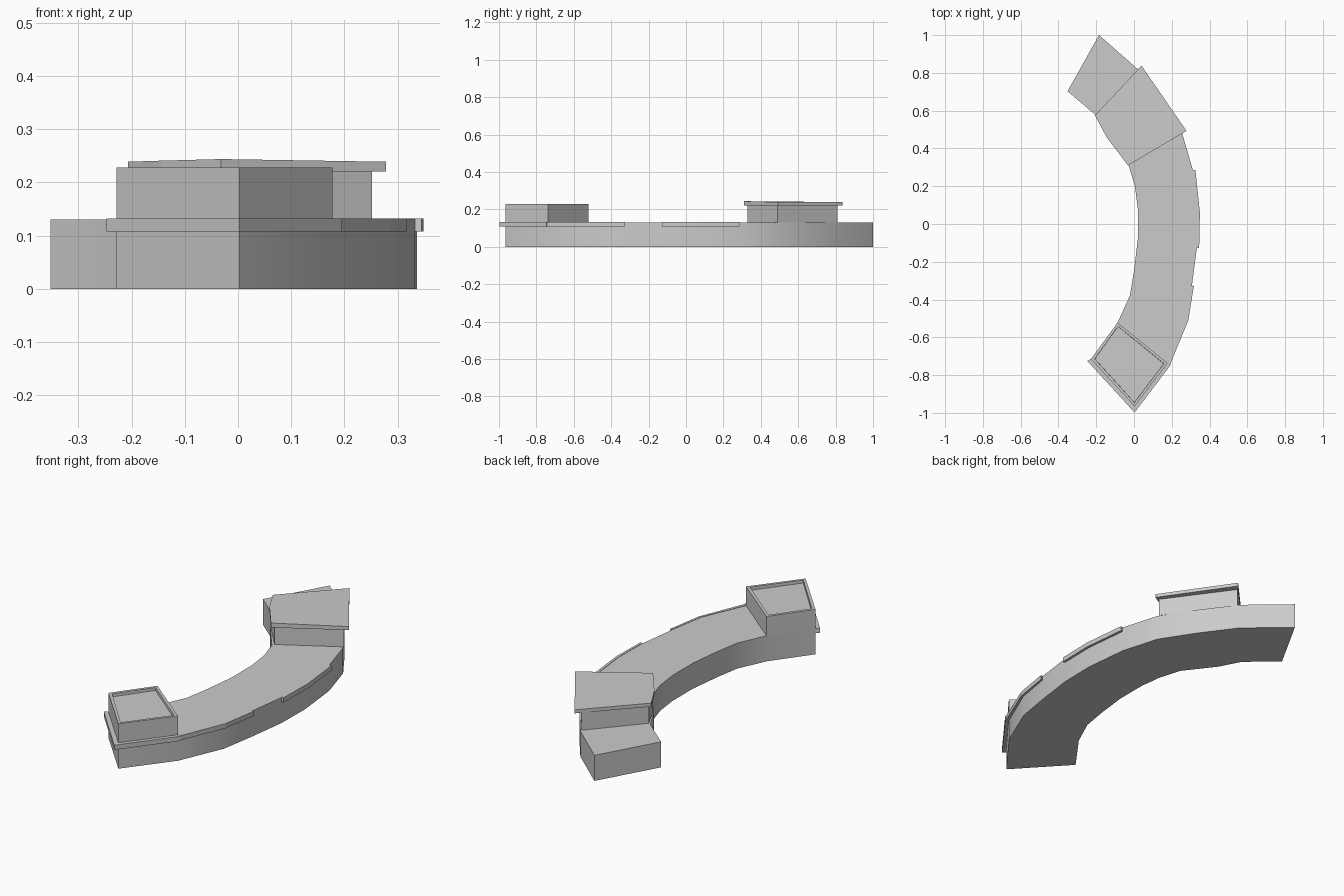
import bpy, bmesh

if "Cube" in bpy.data.objects:
    bpy.data.objects.remove(bpy.data.objects["Cube"])


def finish(name, bm, smooth=False):
    bmesh.ops.recalc_face_normals(bm, faces=bm.faces[:])
    mesh = bpy.data.meshes.new(name)
    bm.to_mesh(mesh)
    bm.free()
    ob = bpy.data.objects.new(name, mesh)
    bpy.context.collection.objects.link(ob)
    if smooth:
        bpy.ops.object.select_all(action='DESELECT')
        ob.select_set(True)
        bpy.context.view_layer.objects.active = ob
        bpy.ops.object.shade_smooth_by_angle()
    return ob


def band(name, outer, inner, z0, z1, smooth=False):
    """Solid strip between two matching paths."""
    bm = bmesh.new()
    rings = [[bm.verts.new((p[0], p[1], z)) for p, z in
              ((o, z0), (o, z1), (i, z1), (i, z0))] for o, i in zip(outer, inner)]
    for a, b in zip(rings, rings[1:]):
        for k in range(4):
            bm.faces.new((a[k], a[(k + 1) % 4], b[(k + 1) % 4], b[k]))
    bm.faces.new(rings[0])
    bm.faces.new(rings[-1])
    return finish(name, bm, smooth)


def block(name, outline, z0, tops, rim=0, depth=0):
    """Upright block with a height per corner and an optional sunken top."""
    bm = bmesh.new()
    lo = [bm.verts.new((x, y, z0)) for x, y in outline]
    hi = [bm.verts.new((x, y, z)) for (x, y), z in zip(outline, tops)]
    n = len(lo)
    for k in range(n):
        j = (k + 1) % n
        bm.faces.new((lo[k], lo[j], hi[j], hi[k]))
    bm.faces.new(lo)
    top = bm.faces.new(hi)
    bmesh.ops.recalc_face_normals(bm, faces=bm.faces[:])
    if rim:
        bmesh.ops.inset_region(bm, faces=[top], thickness=rim)
        edge = bmesh.ops.inset_region(bm, faces=[top], thickness=0.001)
        for v in top.verts:
            v.co.z -= depth
    return finish(name, bm)


# Curved base wall
outer = [(0.003, -0.965), (0.178, -0.737), (0.276, -0.51), (0.306, -0.33),
         (0.333, -0.125), (0.336, 0.06), (0.312, 0.285), (0.255, 0.48),
         (0.02, 0.82), (-0.185, 1.0)]
inner = [(-0.228, -0.715), (-0.087, -0.522), (-0.022, -0.38), (0.0, -0.25),
         (0.02, -0.08), (0.02, 0.08), (0.005, 0.2), (-0.03, 0.315),
         (-0.205, 0.578), (-0.352, 0.703)]
# extra station under the bend of the roofed section
outer.insert(8, (0.145, 0.65))
inner.insert(8, (-0.145, 0.465))
band("curved_base", outer, inner, 0, 0.13, True)

# Thin ledges on the outer wall
def ledge(name, inside, outside):
    band(name, outside, inside, 0.108, 0.132)

ledge("end_ledge", [inner[0], outer[0], outer[1]],
      [(-0.247, -0.725), (0.003, -0.998), (0.195, -0.745)])
ledge("lower_ledge", outer[1:4],
      [(0.192, -0.742), (0.287, -0.512), (0.317, -0.326)])
ledge("middle_ledge", outer[4:7],
      [(0.345, -0.127), (0.349, 0.06), (0.325, 0.287)])

# Open-topped end tower with sunken floor
block("end_tower", [outer[0], outer[1], inner[1], inner[0]],
      0.13, [0.228] * 4, 0.02, 0.015)

# Roofed section and its overhanging slab
block("upper_block", [(0.252, 0.49), (0.02, 0.81), (-0.19, 0.57),
                      (-0.14, 0.465), (-0.025, 0.328)], 0.13, [0.224] * 5)
block("roof_slab", [(0.278, 0.493), (0.04, 0.838), (-0.207, 0.575),
                    (-0.145, 0.46), (-0.032, 0.31)],
      0.221, [0.239, 0.239, 0.239, 0.241, 0.244])
